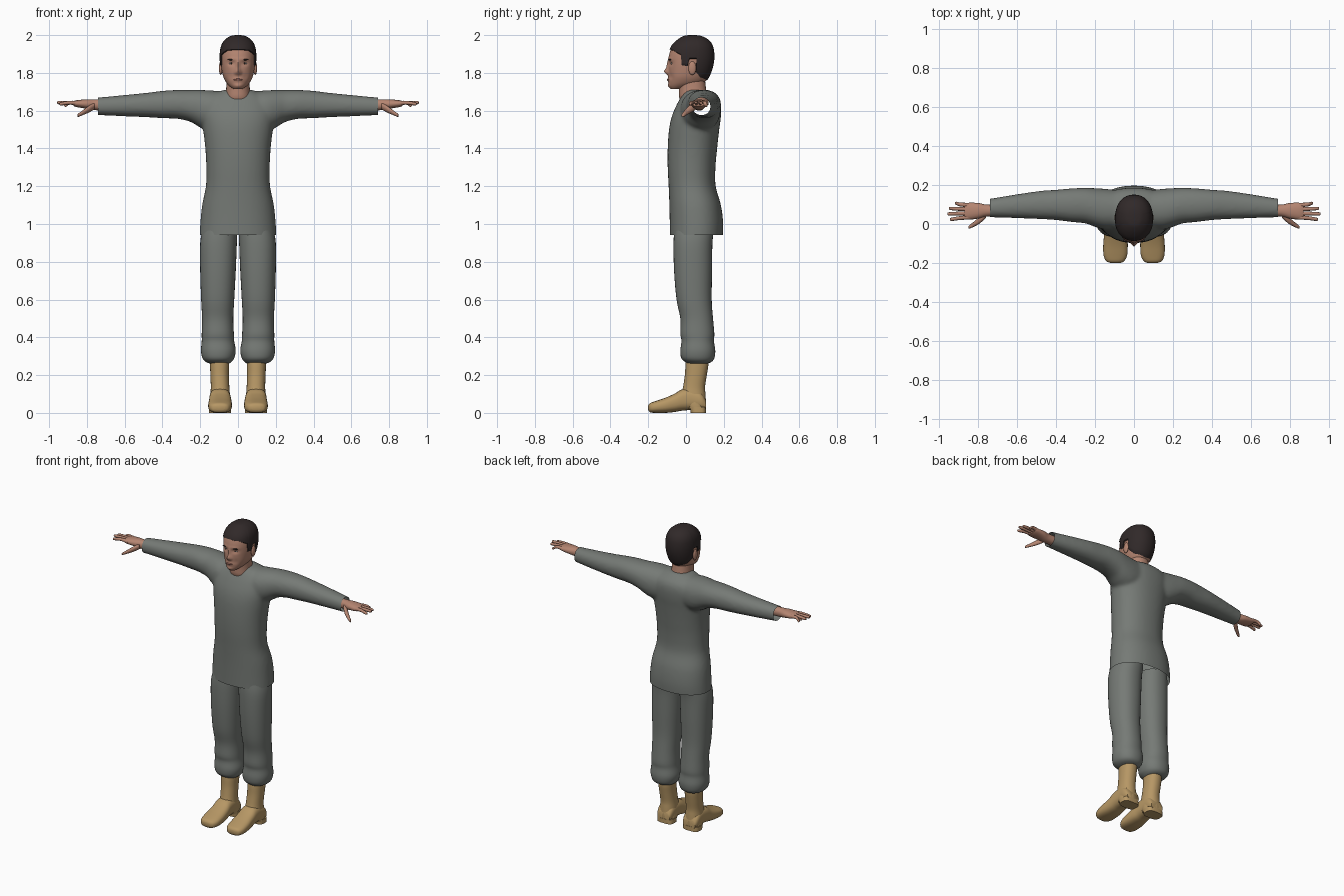
import bpy, bmesh, math
from mathutils import Vector

cube = bpy.data.objects.get("Cube")
if cube:
    bpy.data.objects.remove(cube, do_unlink=True)

CM = 0.01  # profiles are written in hundredths of a unit


def material(name, rgb):
    m = bpy.data.materials.new(name)
    m.use_nodes = True
    m.diffuse_color = (*rgb, 1)
    m.node_tree.nodes["Principled BSDF"].inputs["Base Color"].default_value = (*rgb, 1)
    return m


cloth = material("grey cloth", (0.18, 0.195, 0.18))
skin = material("skin", (0.46, 0.235, 0.165))
hair_mat = material("dark hair", (0.03, 0.022, 0.022))
leather = material("tan leather", (0.47, 0.31, 0.13))
lip_mat = material("lips", (0.36, 0.15, 0.12))
eye_mat = material("eye white", (0.5, 0.45, 0.42))
iris_mat = material("iris", (0.04, 0.03, 0.025))


def smooth_rings(rings, steps):
    """Catmull-Rom interpolation through the given rings."""
    out = []
    last = len(rings) - 1
    for i in range(last):
        quad = (rings[max(i - 1, 0)], rings[i], rings[i + 1], rings[min(i + 2, last)])
        for s in range(steps):
            t = s / steps
            out.append([b + 0.5 * t * (c - a + t * (2*a - 5*b + 4*c - d + t * (3*(b - c) + d - a)))
                        for a, b, c, d in zip(*quad)])
    return out + [list(rings[-1])]


def section(ring, axis, angle, power, grow=0):
    """Point on a rounded cross-section given as (position, u0, u1, v0, v1)."""
    t, u0, u1, v0, v1 = ring
    c, s = math.cos(angle), math.sin(angle)
    u = (u0 + u1) / 2 + ((u1 - u0) / 2 + grow) * math.copysign(abs(c) ** (2 / power), c)
    v = (v0 + v1) / 2 + ((v1 - v0) / 2 + grow) * math.copysign(abs(s) ** (2 / power), s)
    p = [u, v]
    p.insert("xyz".index(axis), t)
    return Vector(p) * CM


def skin_rows(bm, rows, cap_start=True):
    rows = [[bm.verts.new(p) for p in row] for row in rows]
    n = len(rows[0])
    for a, b in zip(rows, rows[1:]):
        for i in range(n):
            j = (i + 1) % n
            bm.faces.new((a[i], a[j], b[j], b[i]))
    if cap_start:
        bm.faces.new(rows[0])
    bm.faces.new(rows[-1])


def loft(bm, rings, axis, sides=28, steps=4, power=2.2, sign=1):
    rows = [[section(r, axis, math.tau * i / sides, power) for i in range(sides)]
            for r in smooth_rings(rings, steps)]
    for row in rows:
        for p in row:
            p.x *= sign
    skin_rows(bm, rows)


def finish(bm, name, mat, mirror=False):
    bmesh.ops.recalc_face_normals(bm, faces=bm.faces)
    mesh = bpy.data.meshes.new(name)
    bm.to_mesh(mesh)
    bm.free()
    mesh.materials.append(mat)
    ob = bpy.data.objects.new(name, mesh)
    bpy.context.collection.objects.link(ob)
    if mirror:
        mod = ob.modifiers.new("Mirror", "MIRROR")
        mod.use_mirror_merge = False
    bpy.ops.object.select_all(action="DESELECT")
    ob.select_set(True)
    bpy.context.view_layer.objects.active = ob
    bpy.ops.object.shade_smooth_by_angle(angle=math.radians(50))
    return ob


def ball(name, place, size, mat, mirror=True):
    bm = bmesh.new()
    bmesh.ops.create_uvsphere(bm, u_segments=16, v_segments=10, radius=1)
    for v in bm.verts:
        v.co = Vector(p + c * s for p, c, s in zip(place, v.co, size)) * CM
    return finish(bm, name, mat, mirror)


# Tunic: body and sleeves fused into one cloth surface, then trimmed open
body = [(z, -w, w, front, back) for z, w, front, back in (
    (90, 20.5, -8.5, 19.3), (100, 20, -8.6, 19.7), (110, 19, -8.8, 18.5), (120, 17, -9.2, 15.7),
    (130, 16.8, -9.7, 15.6), (140, 17.3, -9.7, 16.5), (150, 18.5, -9, 17.6), (157, 19.5, -7.5, 18.5),
    (163, 19, -5, 18.5), (167, 16, -2.8, 17), (170, 10, -1, 13.5), (171, 7.5, 0, 12))]
sleeve = [(5, -2, 17, 150, 170), (14, -3, 18, 149, 170.7), (20, -1.5, 18.4, 151, 171),
          (25, 0.3, 18.6, 154, 171), (32, 1, 18.3, 155.7, 171), (40, 2, 17.6, 156, 170.5),
          (48, 2.5, 17, 156.5, 169.5), (60, 3, 15.3, 157, 168.3), (74, 3.4, 13, 157.6, 167),
          (78, 3.4, 12.8, 157.6, 167)]
bm = bmesh.new()
loft(bm, body, "z", sides=48)
for side in (1, -1):
    loft(bm, sleeve, "x", sign=side)
tunic = finish(bm, "tunic", cloth)
remesh = tunic.modifiers.new("Fuse", "REMESH")
remesh.mode = "VOXEL"
remesh.voxel_size = 0.01
relax = tunic.modifiers.new("Relax", "SMOOTH")
relax.iterations = 8
graph = bpy.context.evaluated_depsgraph_get()
fused = bpy.data.meshes.new_from_object(tunic.evaluated_get(graph))
bpy.data.objects.remove(tunic, do_unlink=True)
bm = bmesh.new()
bm.from_mesh(fused)
bpy.data.meshes.remove(fused)
for place, outward in (((0, 0, 0.943), (0, 0, -1)), ((0.74, 0, 0), (1, 0, 0)), ((-0.74, 0, 0), (-1, 0, 0))):
    bmesh.ops.bisect_plane(bm, geom=bm.verts[:] + bm.edges[:] + bm.faces[:],
                           plane_co=place, plane_no=outward, clear_outer=True)
finish(bm, "tunic", cloth)

# Trousers, gathered above the boots
bm = bmesh.new()
loft(bm, [(26, 5, 14.5, 1, 11), (27, 3.5, 17, -0.5, 13.5), (29, 2, 18.8, -2.5, 15),
          (33, 1.2, 19.6, -3, 15.5), (38, 2, 19.2, -2.4, 14.8), (42, 2.2, 19.2, -3, 15),
          (50, 2.5, 19, -3, 14.3), (60, 2, 19.5, -5, 13.6), (75, 1.2, 20, -6.3, 13.8),
          (90, 0.6, 20, -6.6, 14), (98, 0.4, 18.5, -6, 15)], "z", sides=36)
finish(bm, "trouser_legs", cloth, True)

# Boots: shaft, foot and heel block
bm = bmesh.new()
loft(bm, [(2, 4, 15, 0.5, 10.5), (5, 4, 15, -1, 10.6), (10, 4.3, 14.6, -2.2, 10.3),
          (14, 4.6, 14.4, -1.5, 10.1), (20, 4.8, 14.6, -0.6, 11), (25, 4.7, 14.8, -0.3, 11.8),
          (28, 4.7, 14.8, 0, 11.8)], "z")
finish(bm, "boot_shafts", leather, True)
bm = bmesh.new()
loft(bm, [(-20, 7, 12, 1.5, 4), (-19, 5, 14.3, 0.3, 5.2), (-16, 3.5, 15.6, 0, 6.3),
          (-11, 3.2, 15.8, 0, 8), (-6, 3.4, 15.4, 0.5, 10.2), (-2, 3.8, 15.2, 1.2, 12.5),
          (3, 4, 15, 1.5, 13), (8, 4.2, 15, 1.5, 11), (10.5, 5, 14, 1.5, 7)], "y", power=2.6)
finish(bm, "boot_feet", leather, True)
bm = bmesh.new()
loft(bm, [(0, 3.8, 15.3, 2.5, 10.7), (3, 3.8, 15.3, 2, 10.7)], "z", power=3.2, steps=1)
finish(bm, "boot_heels", leather, True)

# Hands: palm, four fingers and a thumb
bm = bmesh.new()
loft(bm, [(70, 4, 10, 160, 166), (76, 3.8, 10, 160.3, 166), (80, 2.8, 10.8, 161, 166),
          (85, 2.2, 10.9, 161.8, 165.6), (87, 2.6, 10.5, 162.4, 165.1)], "x", sides=20)
finger_tips = ((92, 10.6, 162.8), (95, 8, 164), (95.7, 5.2, 164.3), (94.5, 2.4, 163.6))
digits = [[(84, 9.7 - 2.1 * k, 163.8, 1.15), (89, 10 - 2.3 * k, 164.2, 1), (x - 0.8, y, z, 0.85), (x, y, z, 0.35)]
          for k, (x, y, z) in enumerate(finger_tips)]
digits.append([(76, 5, 162.5, 1.8), (79, 2.2, 160.8, 1.8), (82, 0, 159, 1.3), (84.5, -1.5, 157.6, 0.9),
               (85, -1.7, 157.4, 0.4)])
for digit in digits:
    loft(bm, [(x, y - r, y + r, z - r, z + r) for x, y, z, r in digit], "x", sides=12, power=2)
finish(bm, "hands", skin, True)

# Neck
bm = bmesh.new()
loft(bm, [(163, -7, 7, -2, 12), (167, -6.8, 6.8, -3.6, 11.7), (171, -6.3, 6.3, -3.8, 10.7),
          (177, -6, 6, -4, 10)], "z")
finish(bm, "neck", skin)

# Head, with the face pushed in and out by soft bumps
skull = [(z, -w, w, front, back) for z, w, front, back in (
    (171.5, 2.5, -8, -3), (173, 4.5, -9, 4), (175, 6.3, -9.3, 9.5), (178, 7.8, -9.3, 11.8),
    (182, 8.7, -9.2, 13.4), (186, 9.1, -9.2, 14.3), (190, 9.1, -8.8, 14.4), (194, 8.4, -7.3, 13.6),
    (197, 6.5, -4.3, 11.5), (199, 3.4, -0.8, 7.8), (199.5, 0.5, 2, 4.5))]
bm = bmesh.new()
loft(bm, skull, "z", sides=120, steps=6)
bumps = [(0, 180.7, 1.4, 1.6, -2.2), (0, 184, 0.9, 2.8, -1), (0, 176.3, 2.4, 0.9, -0.5), (0, 173, 2, 1.2, -0.5)]
for s in (1, -1):
    bumps += [(s * 3.5, 185, 2, 1.2, 0.8), (s * 3.3, 187.3, 2.6, 0.8, -0.4), (s * 4, 178, 1.6, 2, 0.4),
              (s * 1.5, 180, 0.6, 0.7, -0.5)]
for v in bm.verts:
    if v.co.y < -0.02:
        x, z = v.co.x / CM, v.co.z / CM
        v.co.y += CM * sum(d * math.exp(-((x - cx) / rx) ** 2 - ((z - cz) / rz) ** 2)
                           for cx, cz, rx, rz, d in bumps)
head = finish(bm, "head", skin)


def face_y(x, z):
    near = min((v.co for v in head.data.vertices if v.co.y < 0),
               key=lambda c: (c.x / CM - x) ** 2 + (c.z / CM - z) ** 2)
    return near.y / CM


# Eyes, brows, lips and ears
ball("eyes", (3.5, face_y(3.5, 185) + 0.35, 185), (1.3, 0.6, 0.5), eye_mat)
ball("irises", (3.5, face_y(3.5, 185) - 0.05, 185), (0.5, 0.3, 0.45), iris_mat)
ball("eyebrows", (3.6, face_y(3.6, 187) + 0.35, 187), (2, 0.7, 0.35), hair_mat)
ball("lips", (0, face_y(0, 176.4) + 0.55, 176.4), (2.3, 0.85, 0.6), lip_mat, False)
ball("ears", (9.1, 3.3, 182.5), (1, 2.1, 3.6), skin)

# Hair: a shell over the skull whose lower edge follows the hairline
hairline = [(0, 192), (35, 191.6), (55, 190), (66, 189), (69, 183.6), (84, 183.2), (87, 187),
            (102, 187), (105, 180), (125, 177), (180, 175)]


def interpolate(table, t):
    for a, b in zip(table, table[1:]):
        if t <= b[0]:
            f = (t - a[0]) / (b[0] - a[0])
            return [p + f * (q - p) for p, q in zip(a, b)]
    return table[-1]


dense_skull = smooth_rings(skull, 6)
top = skull[-1][0]
columns, rows_up = 120, 26
grid = [[] for _ in range(rows_up)]
for i in range(columns):
    angle = math.tau * i / columns
    from_front = math.degrees(math.acos(max(-1, min(1, -math.sin(angle)))))
    edge = interpolate(hairline, from_front)[1]
    for k, row in enumerate(grid):
        f = math.sin(math.pi / 2 * k / (rows_up - 1))
        ring = interpolate(dense_skull, edge + f * (top - edge))
        p = section(ring, "z", angle, 2.2, grow=0.6 if k else -0.4)
        p.z += 0.5 * CM * f
        row.append(p)
bm = bmesh.new()
skin_rows(bm, grid, cap_start=False)
finish(bm, "hair", hair_mat)
